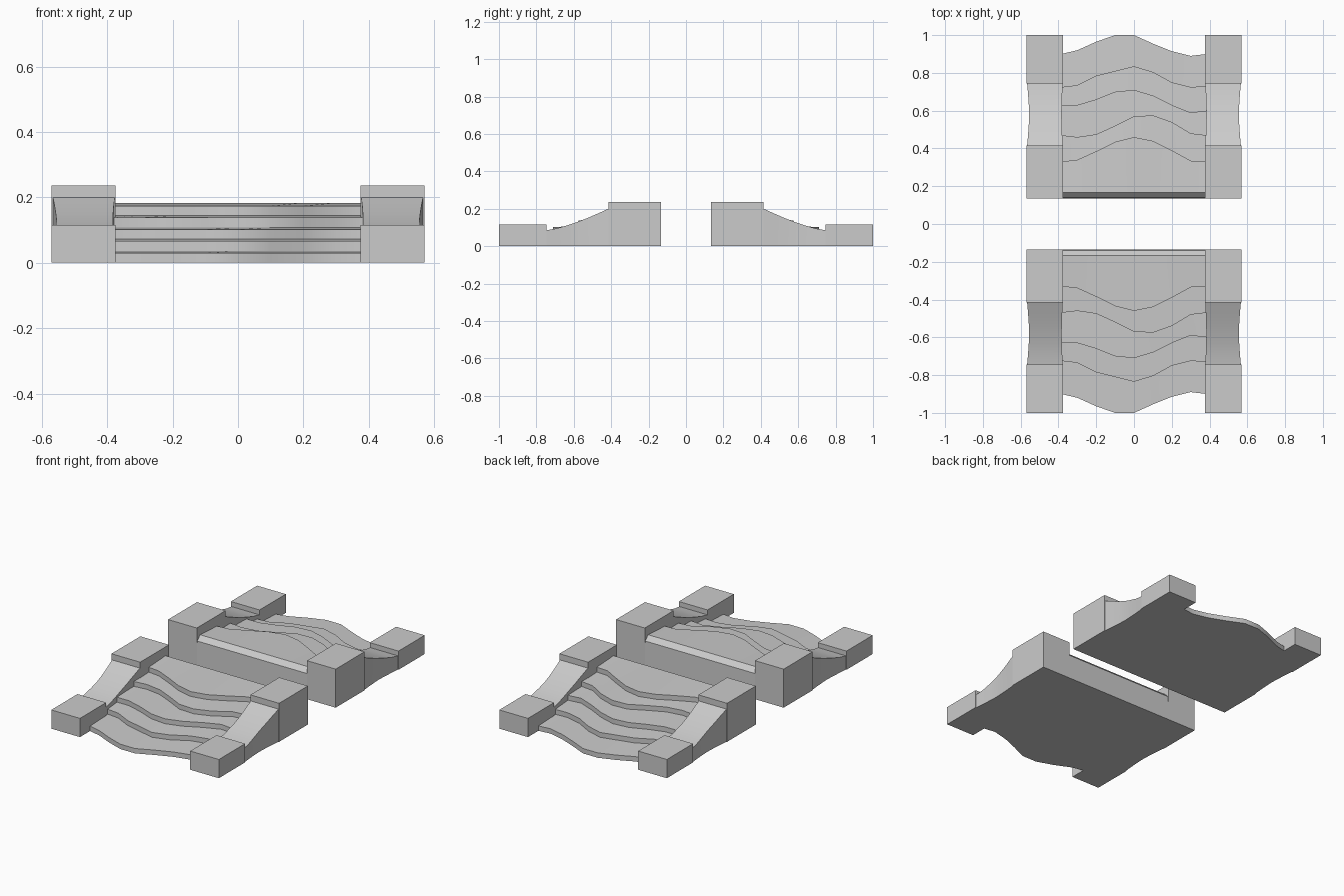
import bpy, bmesh

if "Cube" in bpy.data.objects:
    bpy.data.objects.remove(bpy.data.objects["Cube"])


def loft(name, sections, mirror_x):
    """Skin closed cross-sections, cap both ends, mirror to the other half."""
    bm = bmesh.new()
    rings = [[bm.verts.new(p) for p in s] for s in sections]
    n = len(rings[0])
    for a, b in zip(rings, rings[1:]):
        for i in range(n):
            j = (i + 1) % n
            bm.faces.new((a[i], a[j], b[j], b[i]))
    bm.faces.new(rings[0])
    bm.faces.new(rings[-1])
    bmesh.ops.recalc_face_normals(bm, faces=bm.faces[:])
    mesh = bpy.data.meshes.new(name)
    bm.to_mesh(mesh)
    bm.free()
    obj = bpy.data.objects.new(name, mesh)
    bpy.context.collection.objects.link(obj)
    bpy.ops.object.select_all(action='DESELECT')
    obj.select_set(True)
    bpy.context.view_layer.objects.active = obj
    bpy.ops.object.shade_smooth_by_angle(angle=0.6)
    mod = obj.modifiers.new("mirror", 'MIRROR')
    mod.use_axis = (mirror_x, True, False)
    mod.use_mirror_merge = False
    return obj


def wall(name, stations):
    """Side wall piece from (y, height, inner x, outer x) stations."""
    loft(name, [[(xi, y, 0), (xo, y, 0), (xo, y, h), (xi, y, h)]
                for y, h, xi, xo in stations], True)


# side walls: low end post, curved sagging ramp, tall inner post
IN, OUT = 0.375, 0.57
wall("low_post", [(-1.0, 0.115, IN, OUT), (-0.745, 0.115, IN, OUT)])
wall("tall_post", [(-0.415, 0.237, IN, OUT), (-0.135, 0.237, IN, OUT)])
wall("curved_ramp", [(-0.745, 0.085, 0.377, 0.566), (-0.69, 0.095, 0.38, 0.561),
                     (-0.63, 0.113, 0.382, 0.557), (-0.58, 0.13, 0.383, 0.555),
                     (-0.53, 0.149, 0.382, 0.557), (-0.47, 0.175, 0.38, 0.561),
                     (-0.415, 0.2, 0.377, 0.566)])

# wavy stairs: front edge of each step at every x station
xs = [-0.385, -0.3, -0.2, -0.1, 0, 0.1, 0.2, 0.3, 0.385]
edges = [
    [0.90, 0.92, 0.965, 1.0, 1.0, 0.955, 0.915, 0.89, 0.90],
    [0.725, 0.735, 0.785, 0.81, 0.835, 0.805, 0.75, 0.725, 0.73],
    [0.63, 0.63, 0.66, 0.70, 0.71, 0.68, 0.63, 0.59, 0.60],
    [0.47, 0.46, 0.475, 0.52, 0.57, 0.575, 0.54, 0.48, 0.47],
    [0.33, 0.34, 0.385, 0.435, 0.46, 0.44, 0.39, 0.335, 0.33],
]
sections = []
for k, x in enumerate(xs):
    ring = []
    for step, row in enumerate(edges):
        base = 0.036 * step
        ring += [(x, -row[k], base), (x, -row[k], base + 0.03)]
    # flat landing, bevelled inner edge, inner face
    ring += [(x, -0.168, 0.183), (x, -0.14, 0.155), (x, -0.135, 0)]
    sections.append(ring)
loft("wavy_stairs", sections, False)
